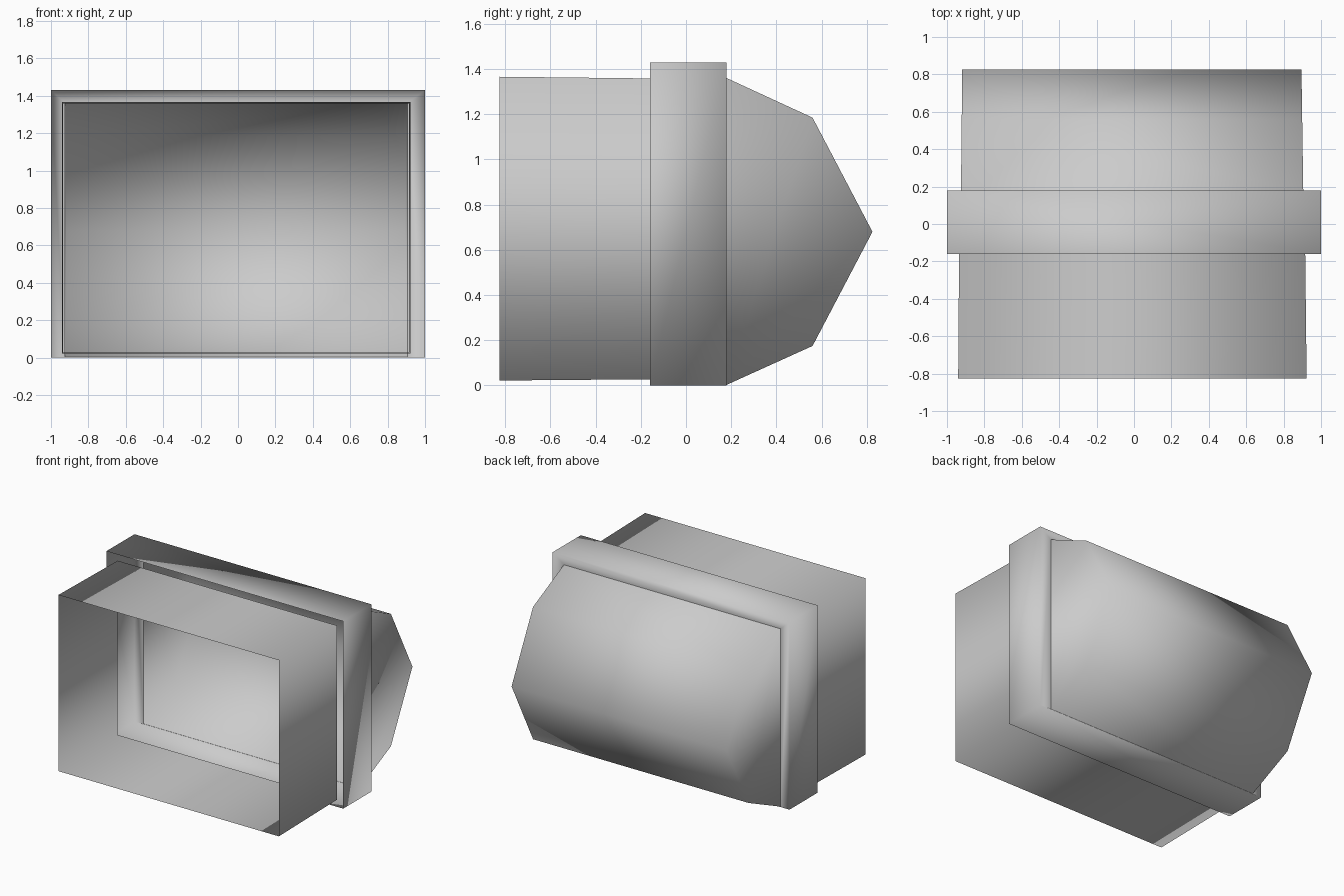
import bpy
import bmesh

if "Cube" in bpy.data.objects:
    bpy.data.objects.remove(bpy.data.objects["Cube"], do_unlink=True)

# One plain grey for the whole model
grey = bpy.data.materials.new("light_grey")
grey.use_nodes = True
colour = (0.6, 0.6, 0.6, 1)
grey.diffuse_color = colour
grey.node_tree.nodes["Principled BSDF"].inputs["Base Color"].default_value = colour


def rectangle(y, left, right, bottom, top):
    return [(left, y, bottom), (right, y, bottom), (right, y, top), (left, y, top)]


def profile(points, x_of):
    return [(x_of(y), y, z) for y, z in points]


def loft(name, loops, cyclic=True, capped=False):
    """Thin smooth shell through loops that have equal point counts."""
    bm = bmesh.new()
    rows = [[bm.verts.new(p) for p in loop] for loop in loops]
    count = len(rows[0])
    for a, b in zip(rows, rows[1:]):
        for i in range(count if cyclic else count - 1):
            j = (i + 1) % count
            bm.faces.new((a[i], b[i], b[j], a[j]))
    if capped:
        bm.faces.new(rows[0])
        bm.faces.new(reversed(rows[-1]))
    # Outward faces: wind each one away from the middle of the shell
    bm.normal_update()
    for face in bm.faces:
        centre = face.calc_center_median()
        centre.z -= 0.69
        if face.normal.dot(centre) < 0:
            face.normal_flip()
        face.smooth = True
    mesh = bpy.data.meshes.new(name)
    bm.to_mesh(mesh)
    bm.free()
    mesh.materials.append(grey)
    obj = bpy.data.objects.new(name, mesh)
    bpy.context.collection.objects.link(obj)
    return obj


# Front sleeve: tapered tube open at both ends, tucked just inside the collar
loft("front_sleeve", [
    rectangle(-0.825, -0.94, 0.923, 0.022, 1.366),
    rectangle(-0.115, -0.935, 0.915, 0.028, 1.358),
])

# Collar: open at the front, with a flange closing in on the back housing
loft("collar", [
    rectangle(-0.16, -1, 1, 0, 1.43),
    rectangle(0.18, -1, 1, 0, 1.43),
    rectangle(0.18, -0.925, 0.905, 0.003, 1.36),
])

# Back housing: pointed profile run across the width, closed at both ends
outline = [(0.18, 0.003), (0.56, 0.175), (0.825, 0.68), (0.56, 1.185), (0.18, 1.36)]
loft("back_housing", [
    profile(outline, lambda y: -0.925 + 0.01 * (y - 0.18)),
    profile(outline, lambda y: 0.905 - 0.015 * (y - 0.18)),
], cyclic=False, capped=True)
